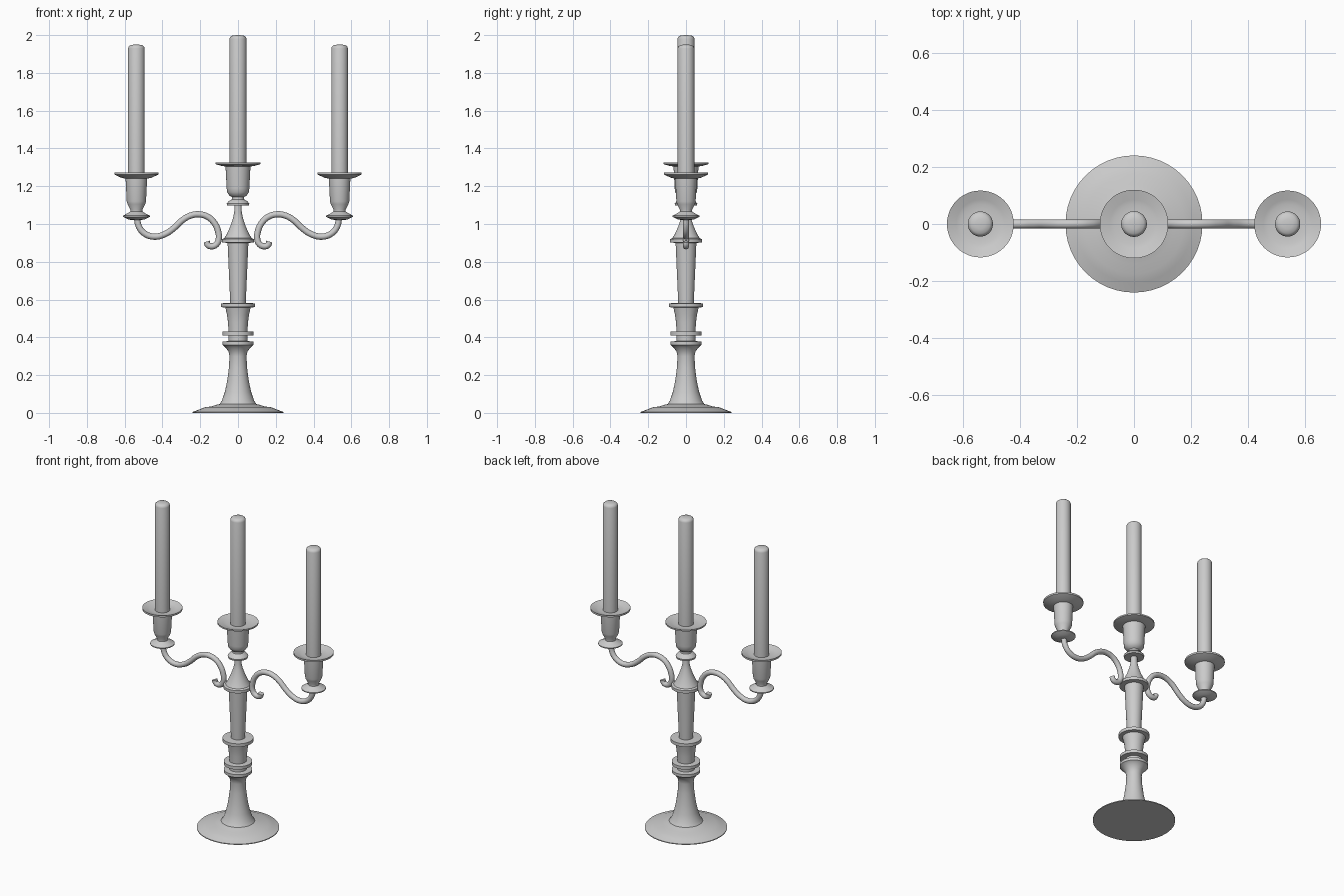
import bpy, bmesh, math

SEG = 48


def finish(ob):
    bpy.ops.object.select_all(action='DESELECT')
    ob.select_set(True)
    bpy.context.view_layer.objects.active = ob
    bpy.ops.object.shade_smooth_by_angle(angle=math.radians(35))


def lathe(name, profile, x=0.0):
    """Revolve (radius, z) points round the vertical axis, with capped ends."""
    bm = bmesh.new()
    rings = []
    for r, z in profile:
        rings.append([bm.verts.new((r * math.cos(2 * math.pi * i / SEG),
                                    r * math.sin(2 * math.pi * i / SEG), z))
                      for i in range(SEG)])
    for a, b in zip(rings, rings[1:]):
        for i in range(SEG):
            j = (i + 1) % SEG
            bm.faces.new((a[i], a[j], b[j], b[i]))
    bm.faces.new(rings[0][::-1])
    bm.faces.new(rings[-1])
    me = bpy.data.meshes.new(name)
    bm.to_mesh(me)
    bm.free()
    ob = bpy.data.objects.new(name, me)
    bpy.context.collection.objects.link(ob)
    ob.location.x = x
    finish(ob)
    return ob


def candle(name, x, bottom, top, r):
    lathe(name, [(r, bottom), (r, top - 0.02), (r * 0.93, top - 0.011),
                 (r * 0.75, top - 0.004), (r * 0.4, top - 0.001), (0.004, top)], x)


# Foot and flared lower stem
lathe("foot", [(0.24, 0), (0.24, 0.005), (0.205, 0.018), (0.175, 0.03),
               (0.14, 0.034), (0.115, 0.043), (0.098, 0.046), (0.085, 0.065),
               (0.07, 0.11), (0.057, 0.17), (0.048, 0.24), (0.045, 0.30),
               (0.05, 0.325), (0.065, 0.345), (0.075, 0.355), (0.083, 0.36),
               (0.083, 0.378), (0.05, 0.38), (0.05, 0.41)])

# Stem with collars, ending in a bell-shaped neck
lathe("stem", [(0.05, 0.40), (0.05, 0.41), (0.083, 0.411), (0.083, 0.43),
               (0.05, 0.432), (0.053, 0.48), (0.058, 0.52), (0.067, 0.558),
               (0.09, 0.56), (0.09, 0.58), (0.041, 0.582), (0.055, 0.90),
               (0.085, 0.902), (0.085, 0.92), (0.072, 0.925), (0.06, 0.945),
               (0.042, 0.985), (0.028, 1.025), (0.02, 1.06), (0.019, 1.10)])

# Central cup with drip dish
lathe("centre_cup", [(0.058, 1.097), (0.06, 1.108), (0.05, 1.12), (0.033, 1.13),
                     (0.032, 1.142), (0.045, 1.15), (0.058, 1.168), (0.06, 1.19),
                     (0.066, 1.305), (0.085, 1.307), (0.12, 1.317), (0.12, 1.326),
                     (0.085, 1.317), (0.07, 1.313), (0.04, 1.313)])
candle("centre_candle", 0, 1.29, 2.0, 0.045)

# Side cups, candles and scrolled arms
arm_path = [(0.535, 1.03), (0.524, 0.985), (0.495, 0.95), (0.445, 0.933),
            (0.39, 0.945), (0.34, 0.978), (0.295, 1.02), (0.25, 1.045),
            (0.205, 1.051), (0.16, 1.038), (0.125, 1.005), (0.105, 0.96),
            (0.102, 0.92), (0.115, 0.892), (0.14, 0.882), (0.16, 0.89), (0.165, 0.907)]

for side, s in (("left", -1), ("right", 1)):
    x = s * 0.538
    lathe(side + "_cup", [(0.02, 1.02), (0.045, 1.025), (0.071, 1.038), (0.071, 1.044),
                          (0.048, 1.056), (0.032, 1.066), (0.032, 1.075),
                          (0.047, 1.105), (0.051, 1.12), (0.057, 1.24),
                          (0.08, 1.245), (0.117, 1.262), (0.117, 1.273),
                          (0.085, 1.262), (0.07, 1.257), (0.04, 1.257)], x)
    candle(side + "_candle", x, 1.24, 1.95, 0.044)

    cu = bpy.data.curves.new(side + "_arm", 'CURVE')
    cu.dimensions = '3D'
    cu.bevel_depth = 0.0165
    cu.bevel_resolution = 4
    cu.use_fill_caps = True
    cu.resolution_u = 5
    sp = cu.splines.new('BEZIER')
    sp.bezier_points.add(len(arm_path) - 1)
    for bp, (px, pz) in zip(sp.bezier_points, arm_path):
        bp.co = (s * px, 0, pz)
        bp.handle_left_type = bp.handle_right_type = 'AUTO'
    ob = bpy.data.objects.new(side + "_arm", cu)
    bpy.context.collection.objects.link(ob)
    bpy.ops.object.select_all(action='DESELECT')
    ob.select_set(True)
    bpy.context.view_layer.objects.active = ob
    bpy.ops.object.convert(target='MESH')
    finish(bpy.context.view_layer.objects.active)
